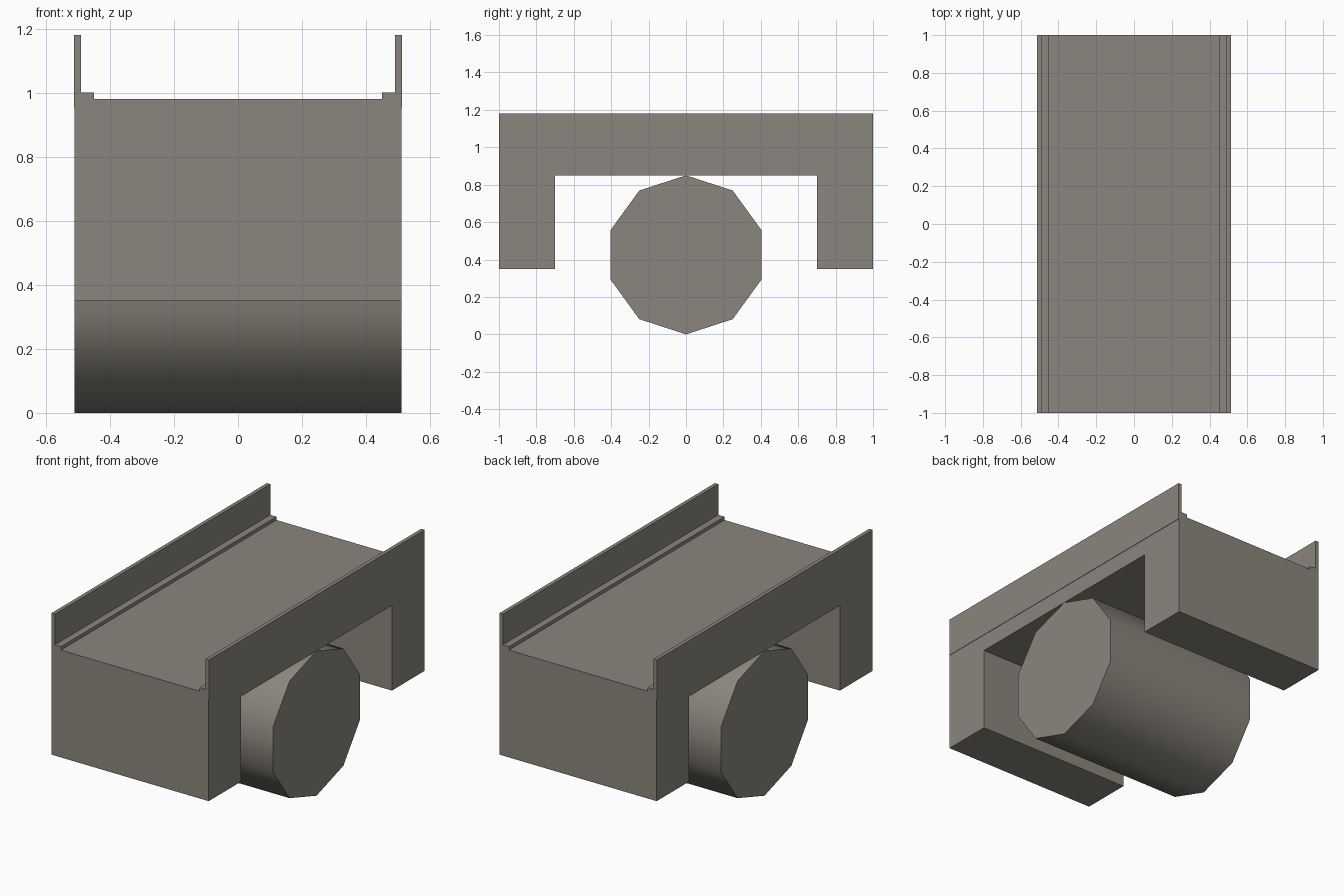
import bpy
import bmesh
from math import radians

cube = bpy.data.objects.get("Cube")
if cube:
    bpy.data.objects.remove(cube, do_unlink=True)

HALF_WIDTH = 0.51
HALF_LENGTH = 1.0
DECK_Z = 0.98

# Single stone-grey colour
stone = bpy.data.materials.new("warm_grey_stone")
stone.use_nodes = True
colour = (0.26, 0.24, 0.205, 1)
stone.diffuse_color = colour
stone.node_tree.nodes["Principled BSDF"].inputs["Base Color"].default_value = colour


def extrude_along_x(name, profile, x0, x1):
    """Extrude a closed (y, z) profile from x0 to x1."""
    mesh = bpy.data.meshes.new(name)
    bm = bmesh.new()
    face = bm.faces.new([bm.verts.new((x0, y, z)) for y, z in profile])
    result = bmesh.ops.extrude_face_region(bm, geom=[face], use_keep_orig=True)
    moved = [v for v in result["geom"] if isinstance(v, bmesh.types.BMVert)]
    bmesh.ops.translate(bm, verts=moved, vec=(x1 - x0, 0, 0))
    bmesh.ops.recalc_face_normals(bm, faces=bm.faces)
    bm.to_mesh(mesh)
    bm.free()
    obj = bpy.data.objects.new(name, mesh)
    bpy.context.collection.objects.link(obj)
    mesh.materials.append(stone)
    return obj


def strip(name, x0, x1, z0, z1):
    """Full-length bar running along the deck."""
    profile = [(-HALF_LENGTH, z0), (HALF_LENGTH, z0), (HALF_LENGTH, z1), (-HALF_LENGTH, z1)]
    return extrude_along_x(name, profile, x0, x1)


# Deck with a leg block at each end
leg_y, leg_z, soffit_z = 0.7, 0.35, 0.85
half = [(leg_y, soffit_z), (leg_y, leg_z), (HALF_LENGTH, leg_z), (HALF_LENGTH, DECK_Z)]
outline = half + [(-y, z) for y, z in reversed(half)]
extrude_along_x("deck_and_legs", outline, -HALF_WIDTH, HALF_WIDTH)

# Low kerbs and thin side walls
for side, s in (("left", 1), ("right", -1)):
    strip(side + "_kerb", s * 0.45, s * HALF_WIDTH, DECK_Z, 1.0)
    strip(side + "_side_wall", s * 0.49, s * 0.5125, 0.95, 1.18)

# Ten-sided drum lying across the opening, corner upward
bpy.ops.mesh.primitive_cylinder_add(vertices=10, radius=0.425, depth=2 * HALF_WIDTH,
                                    location=(0, 0, 0.425), rotation=(0, radians(90), 0))
drum = bpy.context.object
drum.name = "drum"
bpy.ops.object.transform_apply(location=False, rotation=True, scale=False)
# Turn so that corners sit at the very top and bottom
top = max(v.co.z for v in drum.data.vertices)
if top < 0.42:
    drum.rotation_euler.x = radians(18)
drum.data.materials.append(stone)
bpy.ops.object.shade_smooth_by_angle(angle=radians(40))
